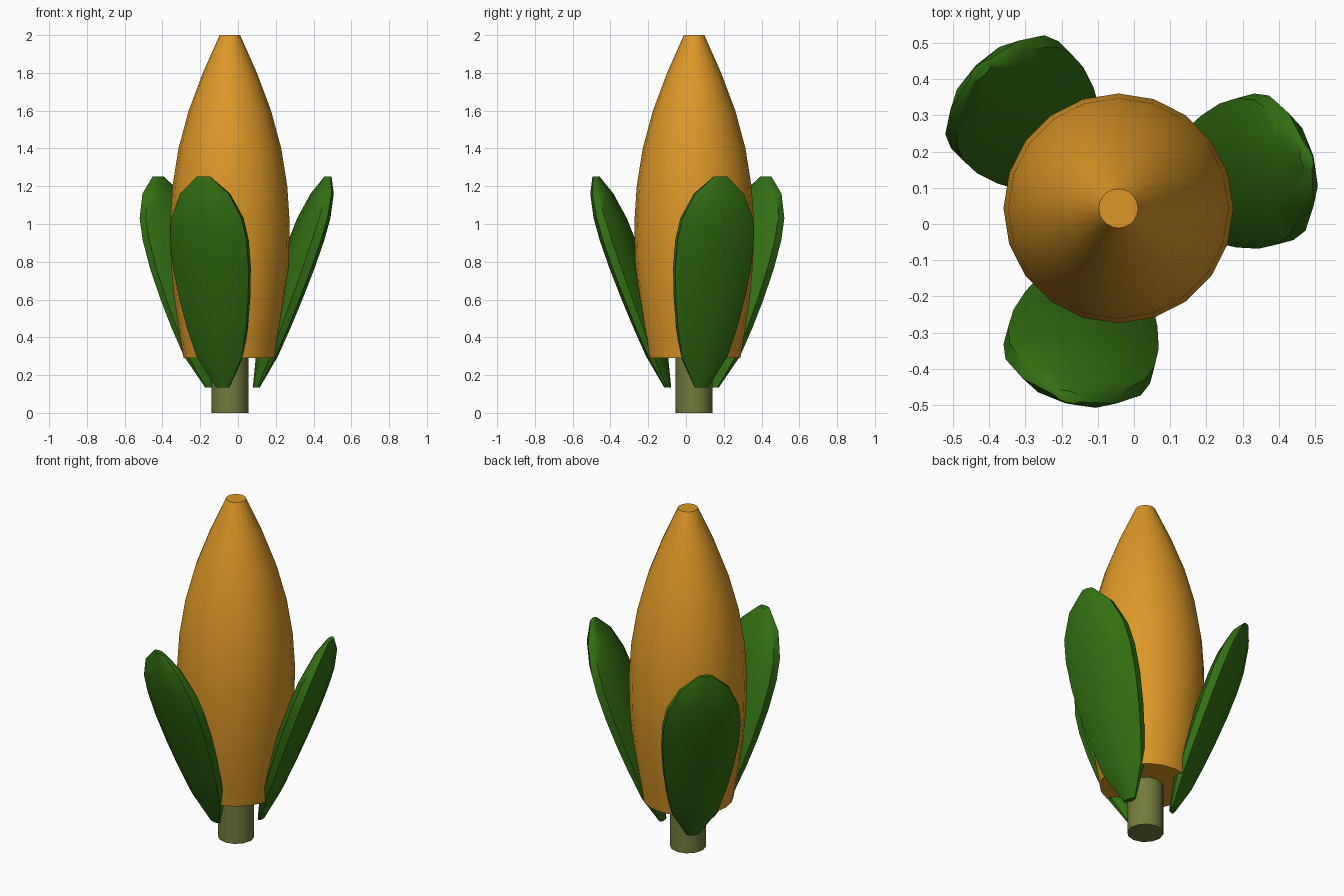
import bpy, bmesh, math

if "Cube" in bpy.data.objects:
    bpy.data.objects.remove(bpy.data.objects["Cube"])

AX, AY = -0.043, 0.043   # shared vertical axis of the plant


def material(name, rgb):
    m = bpy.data.materials.new(name)
    m.diffuse_color = (*rgb, 1)
    m.use_nodes = True
    m.node_tree.nodes["Principled BSDF"].inputs["Base Color"].default_value = m.diffuse_color
    return m


orange = material("corn orange", (0.72, 0.31, 0.02))
green = material("leaf green", (0.032, 0.16, 0.006))
olive = material("stalk olive", (0.17, 0.2, 0.045))


def loft(name, rings, sides, mat, turn=0.0, angle=40):
    """Skin horizontal ellipses (z, radial offset, radial half, sideways half)."""
    bm = bmesh.new()
    c, s = math.cos(turn), math.sin(turn)
    loops = []
    for z, off, a, b in rings:
        loop = []
        for i in range(sides):
            t = 2 * math.pi * i / sides
            u, v = off + a * math.cos(t), b * math.sin(t)
            loop.append(bm.verts.new((AX + u * c - v * s, AY + u * s + v * c, z)))
        loops.append(loop)
    for lo, hi in zip(loops, loops[1:]):
        for i in range(sides):
            j = (i + 1) % sides
            bm.faces.new((lo[i], lo[j], hi[j], hi[i]))
    bm.faces.new(loops[0][::-1])
    bm.faces.new(loops[-1])
    me = bpy.data.meshes.new(name)
    bm.to_mesh(me)
    bm.free()
    me.materials.append(mat)
    ob = bpy.data.objects.new(name, me)
    bpy.context.collection.objects.link(ob)
    bpy.ops.object.select_all(action='DESELECT')
    ob.select_set(True)
    bpy.context.view_layer.objects.active = ob
    bpy.ops.object.shade_smooth_by_angle(angle=math.radians(angle))
    return ob


# Cob
cob = [(0.29, 0.245), (0.45, 0.272), (0.62, 0.296), (0.8, 0.312), (1.0, 0.317),
       (1.2, 0.304), (1.4, 0.272), (1.6, 0.218), (1.8, 0.143), (2.0, 0.054)]
loft("cob", [(z, 0, r, r) for z, r in cob], 20, orange)

# Stalk
loft("stalk", [(0, 0, 0.098, 0.098), (0.4, 0, 0.098, 0.098)], 12, olive)

# Three flattened leaves leaning outwards
Z0, Z1, R0, R1 = 0.135, 1.252, 0.145, 0.538
outline = [(Z0, 0.037), (0.3, 0.132), (0.45, 0.17), (0.6, 0.198), (0.77, 0.218),
           (0.915, 0.22), (1.03, 0.203), (1.16, 0.14), (Z1, 0.037)]
leaf = [(z, R0 + (R1 - R0) * (z - Z0) / (Z1 - Z0), w * 0.34 + 0.004, w)
        for z, w in outline]
for k, deg in enumerate((-105, 15, 135)):
    loft(f"leaf_{k + 1}", leaf, 10, green, math.radians(deg), 45)
